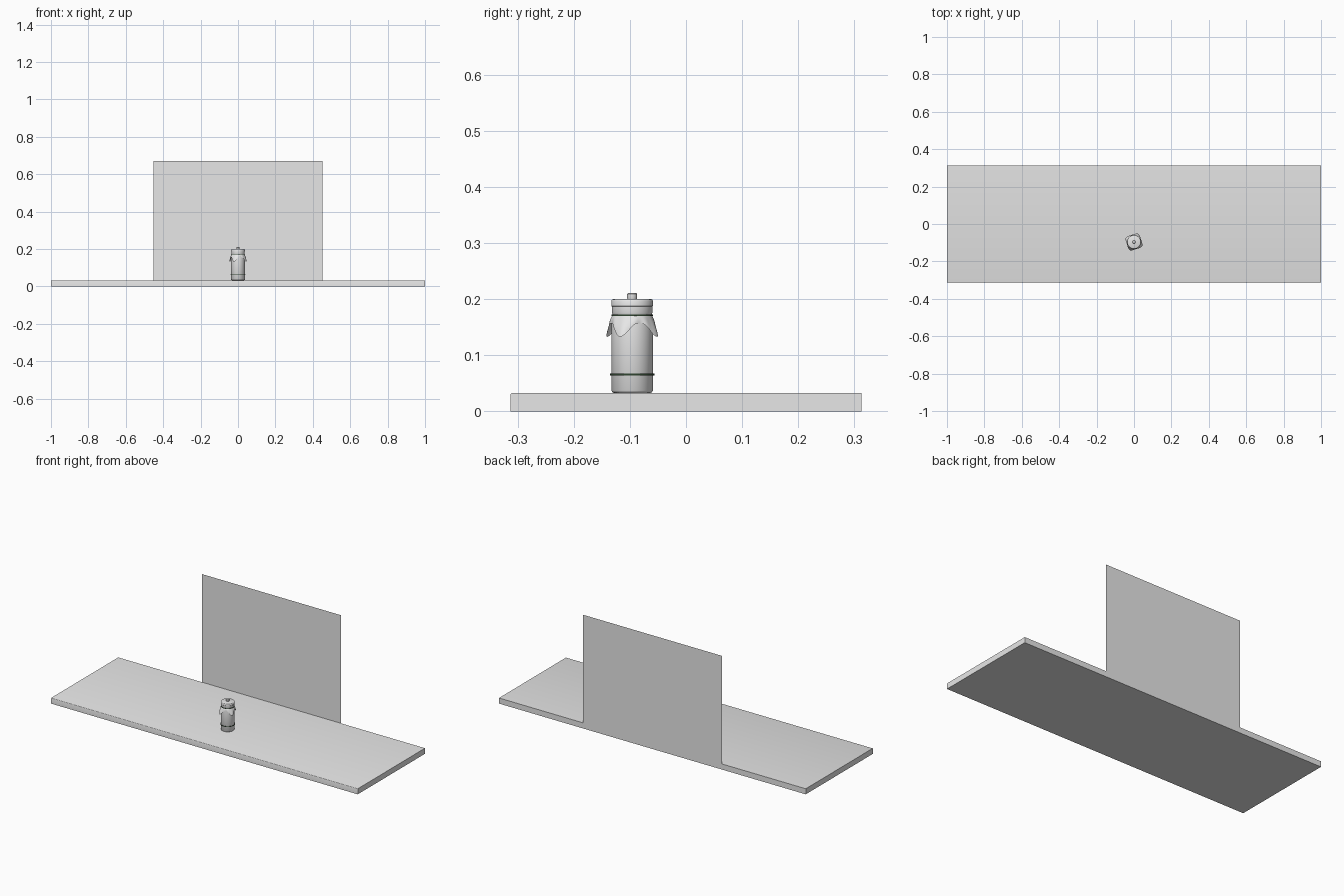
import bpy, bmesh, math

cube = bpy.data.objects.get("Cube")
if cube:
    bpy.data.objects.remove(cube, do_unlink=True)


def material(name, colour):
    m = bpy.data.materials.new(name)
    m.use_nodes = True
    m.diffuse_color = colour
    m.node_tree.nodes["Principled BSDF"].inputs["Base Color"].default_value = colour
    return m


GREY = material("pale grey", (0.8, 0.8, 0.8, 1))
GREEN = material("dark green", (0.03, 0.06, 0.03, 1))
JAR_Y = -0.096
TAU = math.tau


def finish(name, bm, mat, smooth=True):
    bmesh.ops.recalc_face_normals(bm, faces=bm.faces)
    mesh = bpy.data.meshes.new(name)
    bm.to_mesh(mesh)
    bm.free()
    mesh.materials.append(mat)
    ob = bpy.data.objects.new(name, mesh)
    bpy.context.collection.objects.link(ob)
    if smooth:
        bpy.ops.object.select_all(action="DESELECT")
        ob.select_set(True)
        bpy.context.view_layer.objects.active = ob
        bpy.ops.object.shade_smooth_by_angle(angle=math.radians(40))
    return ob


def skin(bm, rings, closed=False):
    """Join neighbouring rings of vertices with quads."""
    pairs = list(zip(rings, rings[1:]))
    if closed:
        pairs.append((rings[-1], rings[0]))
    for a, b in pairs:
        for i in range(len(a)):
            j = (i + 1) % len(a)
            bm.faces.new((a[i], a[j], b[j], b[i]))


def lathe(name, profile, mat, closed=False, n=48):
    """Turn a radius/height profile around the jar axis."""
    bm = bmesh.new()
    rings = [[bm.verts.new((r * math.cos(TAU * i / n), JAR_Y + r * math.sin(TAU * i / n), z))
              for i in range(n)] for r, z in profile]
    skin(bm, rings, closed)
    if not closed:
        bm.faces.new(rings[0])
        bm.faces.new(rings[-1])
    return finish(name, bm, mat)


# Counter slab with a softened front top edge
bm = bmesh.new()
bmesh.ops.create_cube(bm, size=1)
for v in bm.verts:
    v.co = (v.co.x * 2, v.co.y * 0.626, (v.co.z + 0.5) * 0.033)
edge = [e for e in bm.edges if all(v.co.y < 0 and v.co.z > 0.01 for v in e.verts)]
bmesh.ops.bevel(bm, geom=edge, offset=0.004, segments=3, profile=0.5, affect="EDGES")
finish("counter_slab", bm, GREY)

# Thin back panel rising from the rear edge
bm = bmesh.new()
corners = ((-0.453, 0.033), (0.453, 0.033), (0.453, 0.67), (-0.453, 0.67))
bm.faces.new([bm.verts.new((x, 0.313, z)) for x, z in corners])
finish("back_panel", bm, GREY, smooth=False)

# Jar body, lid and knob
lathe("jar_body", [(0.032, 0.033), (0.035, 0.034), (0.037, 0.037), (0.037, 0.158),
                   (0.036, 0.165), (0.034, 0.17), (0.034, 0.188)], GREY)
lathe("jar_lid", [(0.035, 0.173), (0.036, 0.176), (0.036, 0.187), (0.037, 0.188),
                  (0.037, 0.197), (0.036, 0.199), (0.034, 0.2)], GREY)
lathe("lid_knob", [(0.008, 0.199), (0.009, 0.202), (0.009, 0.209), (0.007, 0.211)], GREY, n=24)


# Bands around the jar
def band(name, radius, z, half):
    lathe(name, [(radius - 0.004, z - half), (radius, z - half),
                 (radius, z + half), (radius - 0.004, z + half)], GREEN, closed=True)


band("lower_band", 0.0395, 0.066, 0.0016)
band("cloth_tie", 0.037, 0.171, 0.0013)

# Square cloth draped over the shoulder, with four hanging corners
bm = bmesh.new()
rings = []
for k in range(9):
    t = k / 8
    ring = []
    for i in range(96):
        a = TAU * i / 96
        corner = abs(math.cos(2 * (a + math.radians(26)))) ** 3
        fold = 0.0008 * math.sin(12 * a) * t
        r = 0.035 + (0.0045 + 0.0095 * corner * t) * math.sin(t * math.pi / 2) + fold
        z = 0.171 - (0.014 + 0.024 * corner) * t ** 1.3
        ring.append(bm.verts.new((r * math.cos(a), JAR_Y + r * math.sin(a), z)))
    rings.append(ring)
skin(bm, rings)
finish("jar_cloth", bm, GREY)
